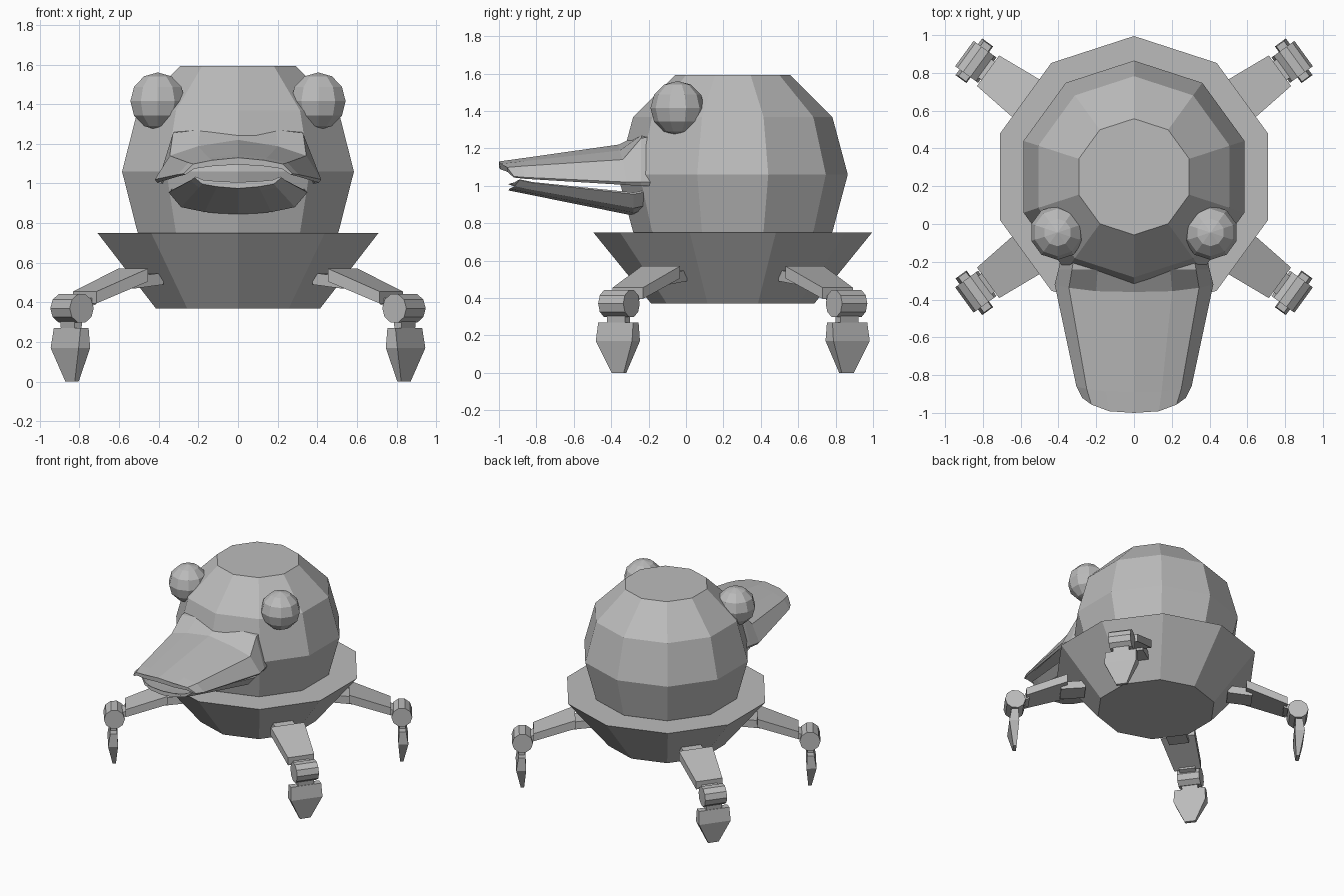
import bpy, bmesh, math
from mathutils import Matrix, Vector

if "Cube" in bpy.data.objects:
    bpy.data.objects.remove(bpy.data.objects["Cube"])

GREY = (0.5, 0.5, 0.5, 1)
mat = bpy.data.materials.new("plain grey")
mat.use_nodes = True
mat.diffuse_color = GREY
mat.node_tree.nodes["Principled BSDF"].inputs["Base Color"].default_value = GREY

CENTRE = Vector((0, 0.25, 0))


def finish(name, bm, matrix=Matrix()):
    bmesh.ops.recalc_face_normals(bm, faces=bm.faces[:])
    bm.transform(matrix)
    mesh = bpy.data.meshes.new(name)
    bm.to_mesh(mesh)
    bm.free()
    mesh.materials.append(mat)
    obj = bpy.data.objects.new(name, mesh)
    bpy.context.scene.collection.objects.link(obj)
    return obj


def loft(name, rings, matrix=Matrix()):
    """Skin a closed solid through rings with equal point counts."""
    bm = bmesh.new()
    loops = [[bm.verts.new(p) for p in ring] for ring in rings]
    n = len(loops[0])
    for a, b in zip(loops, loops[1:]):
        for i in range(n):
            j = (i + 1) % n
            bm.faces.new((a[i], a[j], b[j], b[i]))
    bm.faces.new(loops[0])
    bm.faces.new(loops[-1])
    return finish(name, bm, matrix)


def decagon(radius, z):
    turn = [math.pi / 2 + math.tau * i / 10 for i in range(10)]
    return [CENTRE + Vector((radius * math.cos(t), radius * math.sin(t), z)) for t in turn]


# Bowl-shaped base and faceted head with a flat crown
loft("base_bowl", [decagon(0.436, 0.37), decagon(0.745, 0.75)])
R = 0.615
loft("head", [decagon(R * math.cos(a), 1.06 + R * math.sin(a))
              for a in (math.radians(d) for d in (-60, -30, 0, 30, 60))])

# Eyes
for side, x in (("left", 0.405), ("right", -0.405)):
    bm = bmesh.new()
    bmesh.ops.create_uvsphere(bm, u_segments=10, v_segments=6, radius=0.145)
    finish(side + "_eye", bm, Matrix.Translation((x, -0.045, 1.415)))


# Bill halves: arched sections of (y, half width, edge z, middle z, bow, shoulder)
def bill(name, sections, inner):
    us = (-1, -0.82, -0.48, 0, 0.48, 0.82, 1)
    rings = []
    for y, half, edge, mid, bow, shoulder in sections:
        arch = (0, shoulder, 0.5 + shoulder / 2 + 0.1 * (1 - shoulder), 1)
        heights = arch + arch[2::-1]
        outer = [(u * half, y + bow * abs(u) ** 3, edge + h * (mid - edge))
                 for u, h in zip(us, heights)]
        under = [(u * half * 0.97, y + bow * abs(u) ** 3, edge + (h * inner - 0.08) * (mid - edge))
                 for u, h in zip(us, heights)]
        rings.append(outer + under[::-1])
    loft(name, rings)


bill("upper_bill", [(-0.14, 0.38, 1.02, 1.29, 0, 0.93),
                    (-0.24, 0.40, 1.02, 1.28, 0, 0.9),
                    (-0.36, 0.42, 1.02, 1.22, 0.04, 0.6),
                    (-0.89, 0.305, 1.045, 1.145, 0.03, 0.6),
                    (-1.0, 0.275, 1.05, 1.13, 0.08, 0.6)], 0.65)
bill("lower_bill", [(-0.15, 0.33, 0.98, 0.87, 0, 0.65),
                    (-0.28, 0.35, 0.955, 0.84, 0, 0.65),
                    (-0.85, 0.24, 1.015, 0.955, 0.03, 0.6),
                    (-0.95, 0.22, 1.03, 0.975, 0.06, 0.6)], 0.5)


# Leg parts lie along local x, with y across the leg
def beam(name, ends, matrix):
    """Box skinned through stations of (reach, half width, low z, high z)."""
    loft(name, [[(r, -w, lo), (r, w, lo), (r, w, hi), (r, -w, hi)]
                for r, w, lo, hi in ends], matrix)


def pillar(name, levels, reach, matrix):
    """Upright block through levels of (z, half width, half depth, shift)."""
    loft(name, [[(reach + s - d, -w, z), (reach + s + d, -w, z),
                 (reach + s + d, w, z), (reach + s - d, w, z)]
                for z, w, d, s in levels], matrix)


def leg(label, angle):
    m = Matrix.Translation(CENTRE) @ Matrix.Rotation(math.radians(angle), 4, "Z")
    beam(label + "_hip", [(0.52, 0.075, 0.49, 0.55), (0.70, 0.075, 0.47, 0.53)], m)
    beam(label + "_upper_leg", [(0.655, 0.128, 0.505, 0.57), (0.955, 0.1, 0.395, 0.455)], m)
    beam(label + "_knee_link", [(0.93, 0.06, 0.39, 0.43), (1.03, 0.06, 0.36, 0.40)], m)
    rings = []
    for w in (-0.083, 0.083):
        rings.append([(1.035 + 0.075 * math.cos(t), w, 0.37 + 0.075 * math.sin(t))
                      for t in (math.tau * i / 10 for i in range(10))])
    loft(label + "_knee", rings, m)
    pillar(label + "_ankle", [(0.25, 0.06, 0.02, 0), (0.32, 0.06, 0.025, 0)], 1.04, m)
    pillar(label + "_claw", [(0, 0.04, 0.012, -0.005), (0.17, 0.12, 0.036, 0.005),
                             (0.27, 0.115, 0.025, 0)], 1.04, m)


for label, angle in (("back_left", 36), ("back_right", 144),
                     ("front_right", 216), ("front_left", 324)):
    leg(label, angle)
